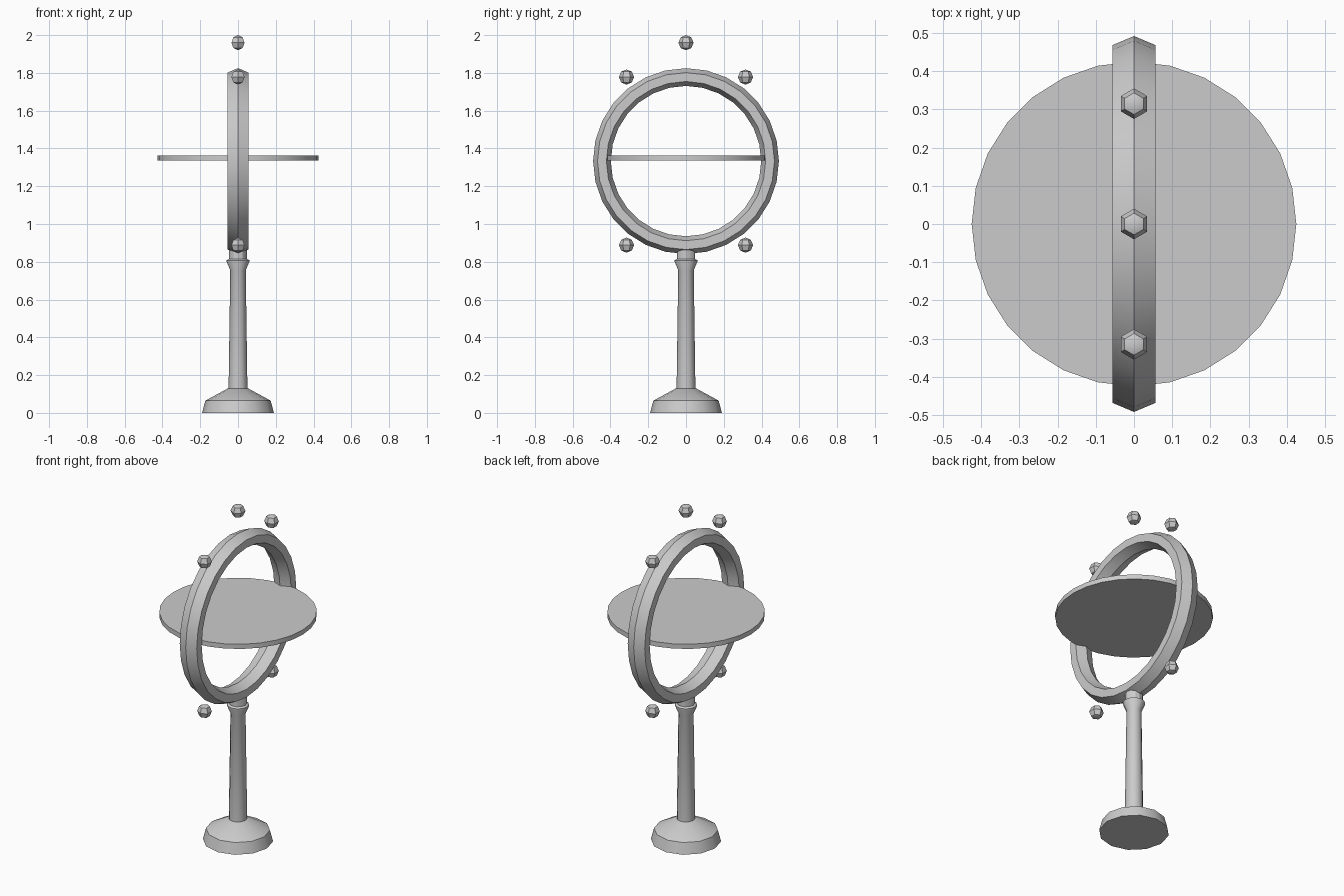
import bpy, bmesh
from math import sin, cos, pi

if "Cube" in bpy.data.objects:
    bpy.data.objects.remove(bpy.data.objects["Cube"])

RING_Z = 1.333


def add_object(name, bm, loc, angle=30):
    bmesh.ops.recalc_face_normals(bm, faces=bm.faces[:])
    mesh = bpy.data.meshes.new(name)
    bm.to_mesh(mesh)
    bm.free()
    obj = bpy.data.objects.new(name, mesh)
    obj.location = loc
    bpy.context.collection.objects.link(obj)
    bpy.ops.object.select_all(action='DESELECT')
    obj.select_set(True)
    bpy.context.view_layer.objects.active = obj
    bpy.ops.object.shade_smooth_by_angle(angle=angle * pi / 180)
    return obj


def lathe(name, profile, sides, loc=(0, 0, 0), axis='Z', closed=False):
    """Revolve (radius, height) points; closed joins the last point to the first, else ends are capped."""
    bm = bmesh.new()
    loops = []
    for r, h in profile:
        loop = []
        for i in range(sides):
            a, b = r * cos(2 * pi * i / sides), r * sin(2 * pi * i / sides)
            loop.append(bm.verts.new((a, b, h) if axis == 'Z' else (h, a, b)))
        loops.append(loop)
    pairs = list(zip(loops, loops[1:]))
    if closed:
        pairs.append((loops[-1], loops[0]))
    else:
        bm.faces.new(loops[0])
        bm.faces.new(loops[-1])
    for lo, hi in pairs:
        for i in range(sides):
            j = (i + 1) % sides
            bm.faces.new((lo[i], lo[j], hi[j], hi[i]))
    return add_object(name, bm, loc)


# Pedestal: foot, tapering shaft, flared collar and neck
lathe("base", [(0.19, 0), (0.173, 0.065), (0.053, 0.13), (0.04, 0.13)], 12)
lathe("shaft", [(0.05, 0.12), (0.041, 0.755), (0.06, 0.80), (0.06, 0.808),
                (0.048, 0.815), (0.048, 0.875)], 12)

# Upright ring with a stretched hexagonal section
section = [(0.445 + 0.047 * cos(k * pi / 3), 0.0645 * sin(k * pi / 3)) for k in range(6)]
lathe("ring", section, 28, (0, 0, RING_Z), axis='X', closed=True)

# Horizontal disc
lathe("disc", [(0.425, -0.014), (0.425, 0.014)], 28, (0, 0, 1.349))

# Floating beads around the ring
beads = [(0, 1.96)] + [(sy * 0.315, RING_Z + sz * 0.445) for sy in (-1, 1) for sz in (-1, 1)]
for n, (y, z) in enumerate(beads):
    bm = bmesh.new()
    bmesh.ops.create_uvsphere(bm, u_segments=6, v_segments=4, radius=0.04)
    add_object(f"bead_{n + 1}", bm, (0, y, z))
